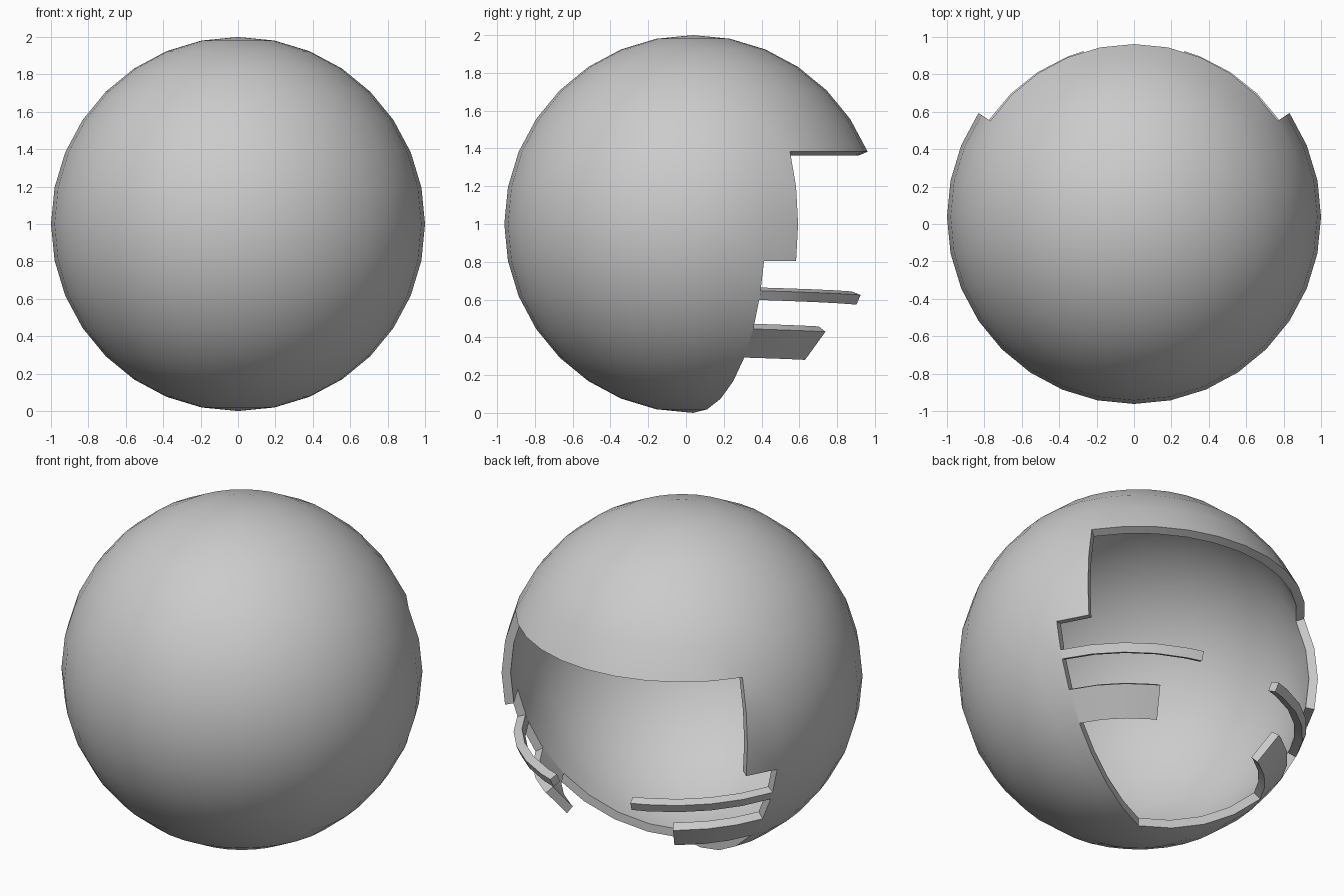
import bpy, bmesh
from math import sin, cos, radians, degrees, atan2, asin
from mathutils import Vector

if "Cube" in bpy.data.objects:
    bpy.data.objects.remove(bpy.data.objects["Cube"])

CENTRE = Vector((0, 0.038, 1))
INNER = 0.95          # inner radius of the shell (outer is 1)
STEP = 11.25          # angular size of one facet


def finish(bm, name):
    bmesh.ops.recalc_face_normals(bm, faces=bm.faces)
    mesh = bpy.data.meshes.new(name)
    bm.to_mesh(mesh)
    bm.free()
    ob = bpy.data.objects.new(name, mesh)
    ob.location = CENTRE
    bpy.context.collection.objects.link(ob)
    bpy.context.view_layer.objects.active = ob
    bpy.ops.object.select_all(action='DESELECT')
    ob.select_set(True)
    bpy.ops.object.shade_smooth_by_angle(angle=radians(30))
    return ob


def ball(az, el, r=1.0):
    a, e = radians(az), radians(el)
    return Vector((cos(a) * cos(e), sin(a) * cos(e), sin(e))) * r


def in_opening(face):
    c = face.calc_center_median().normalized()
    az, el = degrees(atan2(c.y, c.x)), degrees(asin(c.z))
    off = abs(az - 90)                       # angle away from straight back
    return (off < 90 - 3 * STEP and -STEP < el < 2 * STEP) or \
           (off < 90 - 2 * STEP and el < -STEP)


# Round shell with the stepped opening at the back
bm = bmesh.new()
bmesh.ops.create_uvsphere(bm, u_segments=32, v_segments=16, radius=1)
bmesh.ops.delete(bm, geom=[f for f in bm.faces if in_opening(f)], context='FACES')
rim = [e for e in bm.edges if e.is_boundary]
inner = {v: bm.verts.new(v.co * INNER) for v in list(bm.verts)}
for f in list(bm.faces):
    bm.faces.new([inner[v] for v in reversed(f.verts)])
for e in rim:
    a, b = e.verts
    bm.faces.new((a, b, inner[b], inner[a]))
finish(bm, "shell")


# Curved bars reaching across the opening from each side
def bar(name, end, top, bottom):
    start = 2 * STEP
    stops = [start + i * STEP for i in range(6) if start + i * STEP < end - 1] + [end]
    bm = bmesh.new()
    for side in (1, -1):
        prev = None
        for az in stops:
            t = (az - start) / (end - start)
            hi = top[0] + t * (top[1] - top[0])
            lo = bottom[0] + t * (bottom[1] - bottom[0])
            ring = []
            for el, r in ((hi, 1), (lo, 1), (lo, INNER), (hi, INNER)):
                p = ball(az, el, r)
                p.x *= side
                ring.append(bm.verts.new(p))
            if prev:
                for i in range(4):
                    j = (i + 1) % 4
                    bm.faces.new((prev[i], prev[j], ring[j], ring[i]))
            else:
                bm.faces.new(ring)
            prev = ring
        bm.faces.new(prev)
    finish(bm, name)


bar("upper_bars", 73, (-20.7, -22.1), (-23.7, -25.3))
bar("lower_bars", 58.5, (-33.75, -34.8), (-45, -46))
